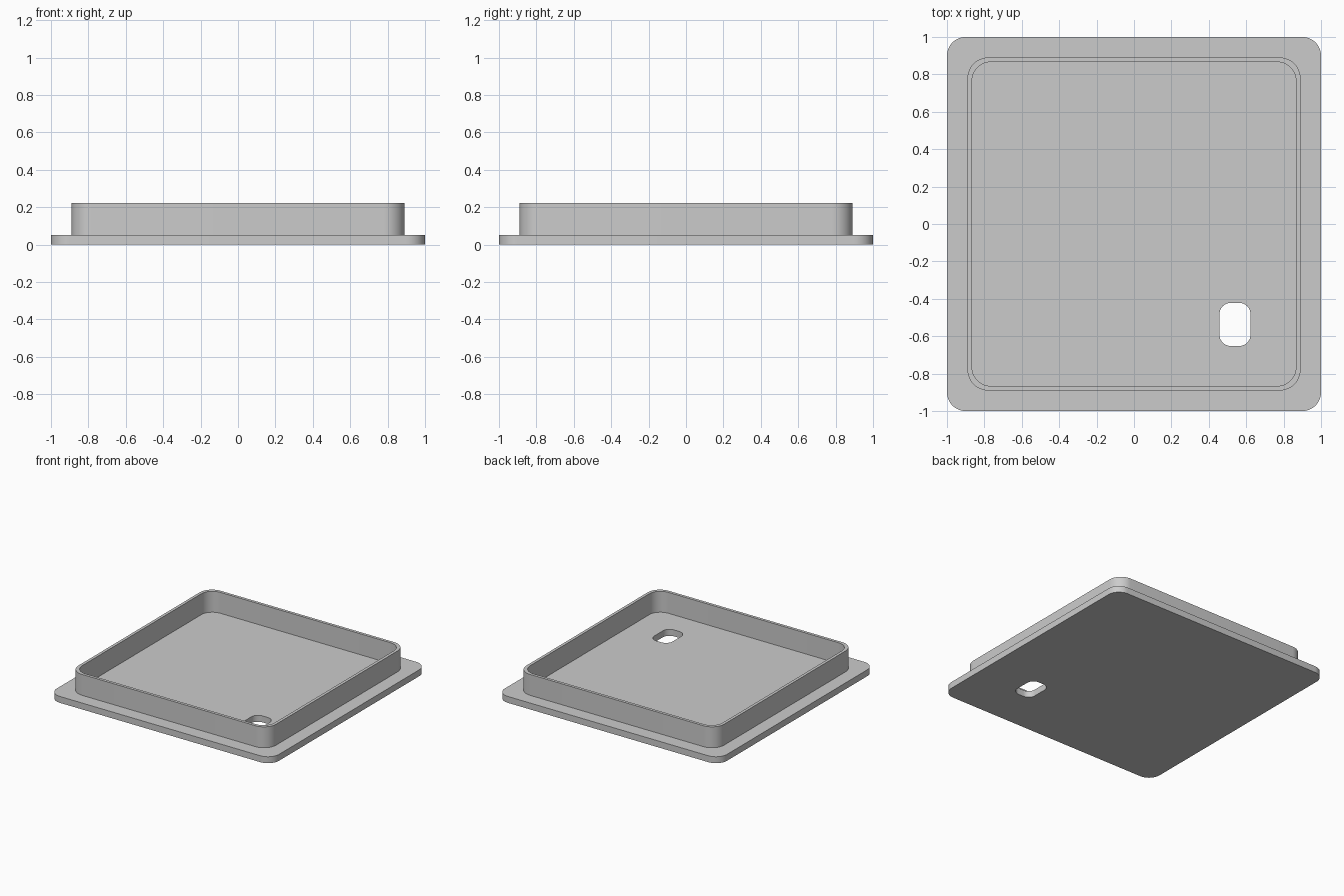
import bpy
import bmesh
from math import cos, sin, pi, radians

cube = bpy.data.objects.get("Cube")
if cube:
    bpy.data.objects.remove(cube, do_unlink=True)

GREY = (0.6, 0.6, 0.6, 1)
grey = bpy.data.materials.new("plain_grey")
grey.use_nodes = True
grey.diffuse_color = GREY
grey.node_tree.nodes["Principled BSDF"].inputs["Base Color"].default_value = GREY


def rounded_rect(cx, cy, half_x, half_y, radius, steps=12):
    """Outline points of a rounded rectangle, counter-clockwise."""
    points = []
    for quarter, (sx, sy) in enumerate([(1, 1), (-1, 1), (-1, -1), (1, -1)]):
        for i in range(steps + 1):
            a = (quarter + i / steps) * pi / 2
            points.append((cx + sx * (half_x - radius) + radius * cos(a),
                           cy + sy * (half_y - radius) + radius * sin(a)))
    return points


def pierced_slab(name, outer, inner, bottom, top):
    """Extrude the area between two outlines from bottom to top."""
    bm = bmesh.new()
    edges = []
    for outline in (outer, inner):
        verts = [bm.verts.new((x, y, bottom)) for x, y in outline]
        edges += [bm.edges.new((v, verts[i - 1])) for i, v in enumerate(verts)]
    bmesh.ops.triangle_fill(bm, edges=edges, use_beauty=True, use_dissolve=False)
    extruded = bmesh.ops.extrude_face_region(
        bm, geom=bm.faces[:], use_keep_orig=True)["geom"]
    moved = [g for g in extruded if isinstance(g, bmesh.types.BMVert)]
    bmesh.ops.translate(bm, verts=moved, vec=(0, 0, top - bottom))
    bmesh.ops.recalc_face_normals(bm, faces=bm.faces[:])
    mesh = bpy.data.meshes.new(name)
    bm.to_mesh(mesh)
    bm.free()
    mesh.materials.append(grey)
    obj = bpy.data.objects.new(name, mesh)
    bpy.context.collection.objects.link(obj)
    bpy.ops.object.select_all(action="DESELECT")
    obj.select_set(True)
    bpy.context.view_layer.objects.active = obj
    bpy.ops.object.shade_smooth_by_angle(angle=radians(30))
    return obj


# Flat base plate with the rounded cable opening
pierced_slab("base_plate", rounded_rect(0, 0, 1, 1, 0.1),
             rounded_rect(0.54, -0.537, 0.083, 0.115, 0.06), 0, 0.052)

# Thin raised wall, seated slightly into the plate
pierced_slab("raised_rim", rounded_rect(0, 0, 0.89, 0.89, 0.11),
             rounded_rect(0, 0, 0.866, 0.866, 0.1), 0.04, 0.222)
